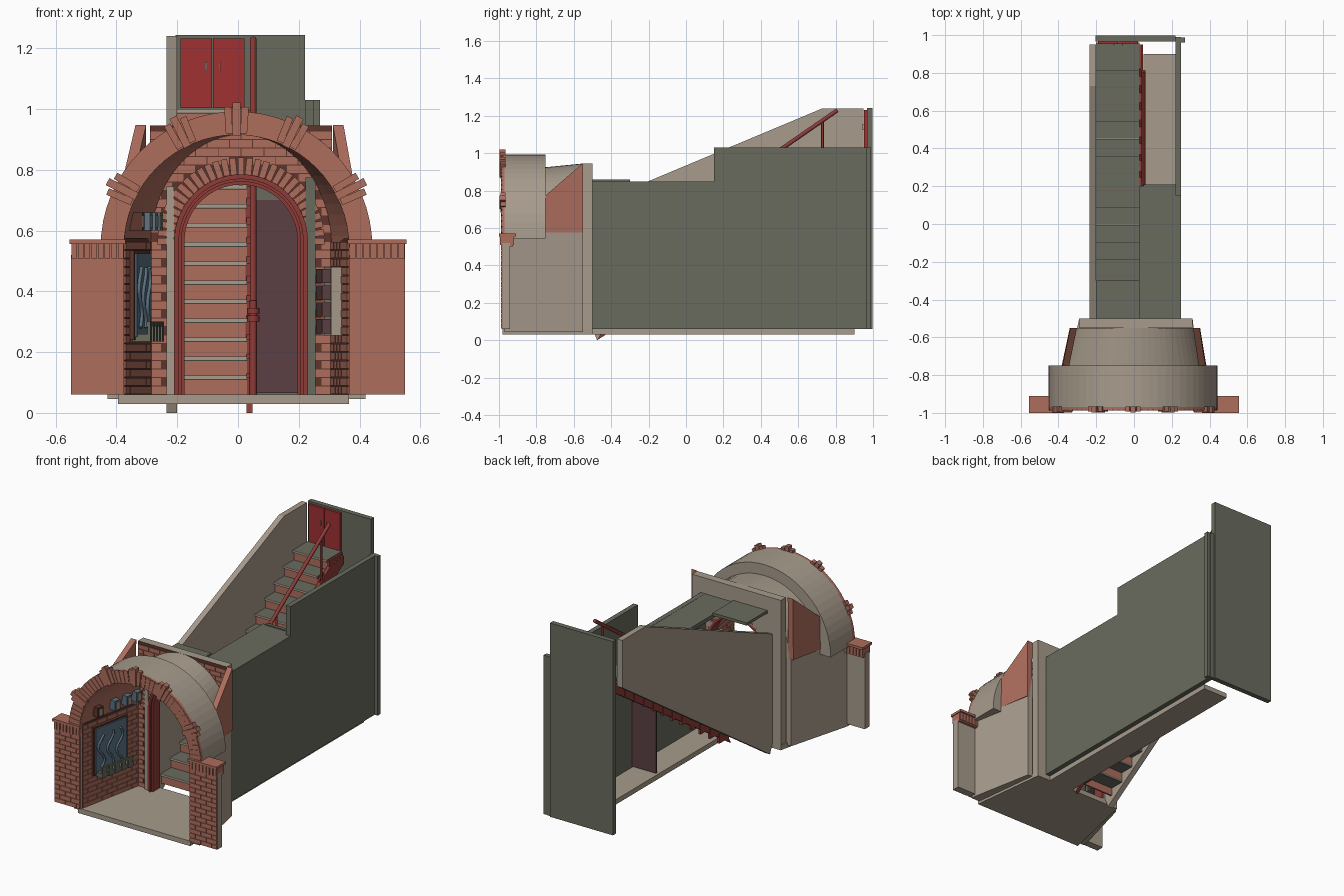
import bpy, bmesh
from math import sin, cos, pi, radians, hypot
from mathutils import Vector, Matrix

if "Cube" in bpy.data.objects:
    bpy.data.objects.remove(bpy.data.objects["Cube"])


def material(name, r, g, b):
    m = bpy.data.materials.new(name)
    col = [(c / 255) ** 2.2 for c in (r, g, b)] + [1]
    m.use_nodes = True
    m.diffuse_color = col
    m.node_tree.nodes["Principled BSDF"].inputs["Base Color"].default_value = col
    return m


BRICK = material("terracotta brick", 172, 109, 93)
MORTAR = material("dark mortar", 92, 56, 48)
STONE = material("beige stone", 166, 154, 139)
OLIVE = material("olive grey", 105, 107, 94)
RED = material("door red", 158, 52, 54)
FRAME = material("frame red", 140, 62, 58)
MAROON = material("dark maroon", 92, 66, 69)
BLUE = material("slate blue", 92, 115, 132)


def finish(name, bm, *mats):
    bmesh.ops.recalc_face_normals(bm, faces=bm.faces)
    me = bpy.data.meshes.new(name)
    bm.to_mesh(me)
    bm.free()
    for m in mats:
        me.materials.append(m)
    ob = bpy.data.objects.new(name, me)
    bpy.context.scene.collection.objects.link(ob)
    return ob


def add_box(bm, lo, hi, mat=Matrix()):
    lo, hi = Vector(lo), Vector(hi)
    size = Matrix.Diagonal((*(hi - lo), 1))
    bmesh.ops.create_cube(bm, size=1, matrix=mat @ Matrix.Translation((lo + hi) / 2) @ size)


def box(name, x0, x1, y0, y1, z0, z1, m, mat=Matrix()):
    bm = bmesh.new()
    add_box(bm, (x0, y0, z0), (x1, y1, z1), mat)
    return finish(name, bm, m)


def prism(name, pts, a, b, m, to3d):
    bm = bmesh.new()
    f = bm.faces.new([bm.verts.new(to3d(p, q, a)) for p, q in pts])
    new = bmesh.ops.extrude_face_region(bm, geom=[f])["geom"]
    shift = Vector(to3d(0, 0, b)) - Vector(to3d(0, 0, a))
    bmesh.ops.translate(bm, verts=[v for v in new if isinstance(v, bmesh.types.BMVert)], vec=shift)
    return finish(name, bm, m)


def side(p, q, x):  # profile in y, z
    return (x, p, q)


def plan(p, q, z):  # profile in x, y
    return (p, q, z)


def arc(cx, cz, rx, rz, leg=None, n=32):
    pts = [(cx - rx * cos(pi * i / n), cz + rz * sin(pi * i / n)) for i in range(n + 1)]
    if leg is not None:
        pts = [(pts[0][0], leg)] + pts + [(pts[-1][0], leg)]
    return pts


def arch(name, in0, out0, y0, in1, out1, y1, m_in, m_out, m_front):
    """Solid arch band lofted from a front section to a back section."""
    bm = bmesh.new()
    a, b, c, d = [[bm.verts.new((x, y, z)) for x, z in pts]
                  for pts, y in ((in0, y0), (out0, y0), (out1, y1), (in1, y1))]
    for i in range(len(a) - 1):
        for p, q, mi in ((a, d, 0), (b, c, 1), (a, b, 2), (d, c, 1)):
            bm.faces.new((p[i], p[i + 1], q[i + 1], q[i])).material_index = mi
    for i in (0, -1):
        bm.faces.new((a[i], b[i], c[i], d[i])).material_index = 1
    return finish(name, bm, m_in, m_out, m_front)


def bricks(name, width, z0, z1, mat, keep=lambda x, z: True, bw=.075, bh=.028):
    """Running-bond bricks on the local x-z plane, proud towards local -y."""
    bm = bmesh.new()
    for row in range(int((z1 - z0) / bh)):
        x, z = -(row % 2) * bw / 2, z0 + row * bh
        while x < width - .005:
            lo, hi = max(x, 0), min(x + bw, width)
            if keep((lo + hi) / 2, z + bh / 2):
                add_box(bm, (lo + .0015, -.004, z + .0015), (hi - .0015, 0, z + bh - .0015), mat)
            x += bw
    return finish(name, bm, BRICK)


def wedges(name, cx, cz, r0, r1, y0, y1, angles, w):
    bm = bmesh.new()
    for ang in angles:
        mat = Matrix.Translation((cx, 0, cz)) @ Matrix.Rotation(radians(ang), 4, 'Y')
        add_box(bm, (-w / 2, y0, r0), (w / 2, y1, r1), mat)
    return finish(name, bm, BRICK)


def tube(name, pts, r, m):
    cu = bpy.data.curves.new(name, 'CURVE')
    cu.dimensions = '3D'
    cu.bevel_depth, cu.bevel_resolution = r, 2
    cu.use_fill_caps = True
    sp = cu.splines.new('POLY')
    sp.points.add(len(pts) - 1)
    for p, co in zip(sp.points, pts):
        p.co = (*co, 1)
    cu.materials.append(m)
    ob = bpy.data.objects.new(name, cu)
    bpy.context.scene.collection.objects.link(ob)
    return ob


# Porch floor and passage floor
prism("porch_floor", [(-.395, -.98), (.365, -.98), (.31, -.5), (-.29, -.5)], .03, .06, STONE, plan)
box("passage_floor", .05, .22, -.5, .9, .03, .06, STONE)

# Rear portal wall with arched doorway
CX, CZ = .01, .565
inner = arc(CX, CZ, .2, .2, .06)
outer = [(max(-.29, min(.31, x)), min(.945, z)) for x, z in arc(CX, CZ, .55, .55, .06)]
arch("portal_wall", inner, outer, -.55, inner, outer, -.5, STONE, STONE, MORTAR)
bricks("portal_bricks", .6, .06, .945, Matrix.Translation((-.29, -.55, 0)),
       lambda x, z: hypot(x - .3, max(0, z - CZ)) > (.275 if z > CZ - .01 else .235))
wedges("doorway_voussoirs", CX, CZ, .22, .275, -.562, -.55, range(-90, 91, 6), .021)

# Door frame in stepped mouldings
for name, r0, r1, y0 in (("outer", .203, .22, -.572), ("middle", .196, .206, -.58), ("inner", .186, .199, -.57)):
    a, b = arc(CX, CZ, r0, r0, .06), arc(CX, CZ, r1, r1, .06)
    arch("door_frame_" + name, a, b, y0, a, b, -.5, FRAME, FRAME, FRAME)

# Vault in a straight front part and a tapered rear part
VX, VZ = -.005, .545
f0, f1 = arc(VX, VZ, .37, .37), arc(VX, VZ, .447, .447)
m0, m1 = arc(0, VZ, .335, .37), arc(0, VZ + .02, .38, .36)
arch("vault_front", f0, f1, -.97, m0, f1, -.75, BRICK, STONE, BRICK)
arch("vault_rear", m0, m1, -.75, arc(CX, VZ, .298, .37), arc(CX, VZ + .02, .325, .38), -.55, BRICK, STONE, STONE)
arch("front_arch", f0, f1, -.985, f0, f1, -.965, BRICK, BRICK, BRICK)
wedges("arch_joints", VX, VZ, .372, .445, -.988, -.98, range(-88, 89, 4), .024)
for k, a in enumerate((-63, -26, 0, 26, 63)):
    wedges("keystone_%d" % k, VX, VZ, .375, .462, -.993, -.965, (a - 3.6, a + 3.6), .023)
    wedges("keystone_centre_%d" % k, VX, VZ, .368, .476, -.998, -.965, (a,), .026)

# Side walls, fins, piers and caps
walls = {}
for s, name, front, back in ((-1, "right", -.375, -.29), (1, "left", .365, .31)):
    prism(name + "_side_wall", [(front, -.97), (back, -.55), (back + s * .035, -.55),
                                (front + s * .055, -.94), (front + s * .055, -.97)], .045, .575, STONE, plan)
    start = Vector((front, -.97, 0))
    run = Vector((back, -.55, 0)) - start
    u = run.normalized()
    n = Vector((-s * u.y, s * u.x, 0))  # points into the porch
    # local x follows the wall, local -y points into the porch
    frame = Matrix((u, -n, (0, 0, 1))).transposed().to_4x4()
    walls[s] = Matrix.Translation(start) @ frame
    box(name + "_mortar", 0, run.length, -.002, .004, .06, .575, MORTAR, walls[s])
    bricks(name + "_wall_bricks", run.length, .06, .575, walls[s] @ Matrix.Translation((0, -.002, 0)))

    bm = bmesh.new()
    ring = []
    for t in (0, -.035):
        ring.append([bm.verts.new(p) for p in (
            (s * (.383 + t), -.75, .575), (s * (.345 + t) + .005, -.55, .575),
            (s * (.342 + t) + .005, -.55, .948), (s * (.378 + t), -.75, .775))])
    bm.faces.new(ring[0])
    bm.faces.new(ring[1])
    for i in range(4):
        j = (i + 1) % 4
        bm.faces.new((ring[0][i], ring[0][j], ring[1][j], ring[1][i]))
    finish(name + "_fin", bm, BRICK)

    x0, x1 = sorted((front, s * .55))
    box(name + "_pier", x0, x1, -.982, -.94, .06, .52, STONE)
    box(name + "_pier_face", x0, x1, -.985, -.982, .06, .52, BRICK)
    bricks(name + "_pier_bricks", x1 - x0, .06, .51, Matrix.Translation((x0, -.985, 0)))
    box(name + "_cap_core", x0 + .003, x1, -.988, -.925, .5, .555, BRICK)
    bm = bmesh.new()
    for i in range(8):
        x = x0 + (x1 - x0) * i / 8
        add_box(bm, (x + .002, -.994, .508), (x + (x1 - x0) / 8 - .002, -.92, .555))
    finish(name + "_cap_course", bm, BRICK)
    box(name + "_cap_top", x0 - .005, x1 + .005, -1, -.91, .555, .57, BRICK)

# Relief panel, planter and small signs on the right wall
W = walls[-1]
box("relief_frame", .07, .33, -.02, 0, .24, .535, MORTAR, W)
box("relief_panel", .08, .32, -.027, 0, .25, .525, BLUE, W)
for k in range(3):
    pts = [W @ Vector((.12 + .07 * k + .025 * sin(i * .8 + k), -.03, .28 + .022 * i)) for i in range(10)]
    tube("relief_branch_%d" % k, pts, .007, BLUE)
box("planter", .09, .33, -.065, -.01, .235, .26, OLIVE, W)
for k in range(5):
    x = .09 + .05 * k
    box("planter_slat_%d" % k, x, x + .03, -.07, -.06, .235, .3, OLIVE, W)
box("planter_rail", .09, .33, -.068, -.058, .285, .3, OLIVE, W)
for k, x in enumerate((.08, .21, .3, .375)):
    box("small_sign_%d" % k, x, x + .04, -.045, .02, .6, .66, BLUE if k else MORTAR, W)
    box("sign_plate_%d" % k, x + .008, x + .032, -.048, -.045, .61, .65, STONE, W)

# Notice board with dark boxes on the left wall
W = walls[1]
box("notice_board", .15, .33, -.04, 0, .255, .48, STONE, W)
for k in range(4):
    z = .262 + .055 * k
    box("notice_box_%d" % k, .16, .32, -.068, -.04, z, z + .047, MAROON, W)

# Stairs with treads, nosings and risers
RUN, RISE, Y0 = .091, .0627, -.45
for i in range(15):
    y, z = Y0 + RUN * i, .06 + RISE * (i + 1)
    y1 = y + RUN if i < 14 else .95
    box("riser_%d" % i, -.2, .03, y, y + .01, z - RISE, z - .01, BRICK)
    box("tread_%d" % i, -.2, .03, y - .008, y1 + .01, z - .015, z, OLIVE)
    box("nosing_%d" % i, -.2, .03, y - .012, y - .008, z - .012, z, STONE)
    box("stringer_tooth_%d" % i, .025, .04, y, y1, z - RISE - .02, z - .005, FRAME)
prism("stair_stringer", [(-.475, 0), (-.43, .08), (.82, .96), (.95, .98), (.95, .93)], .028, .047, FRAME, side)

# Handrail, newel and posts
tube("handrail", [(.05, -.45, .36), (.05, .81, 1.23)], .011, FRAME)
tube("newel", [(.05, -.45, .06), (.05, -.45, .37)], .012, FRAME)
for z in (.31, .335):
    tube("newel_ring", [(.05, -.45, z - .01), (.05, -.45, z + .01)], .02, FRAME)
for y in (-.1, .3, .73):
    tube("rail_post", [(.05, y, .36 + (y + .45) * .69 - .25), (.05, y, .36 + (y + .45) * .69)], .007, FRAME)

# Sloped stair wall, passage wall, ceiling and back panel
prism("stair_wall", [(-.475, 0), (-.5, .06), (-.5, .725), (.73, 1.24), (.95, 1.24), (.95, .95)],
      -.235, -.2, STONE, side)
box("stair_wall_post", -.235, -.21, -.566, -.5, .06, .745, STONE)
box("passage_wall_post", .222, .255, -.566, -.5, .06, .775, OLIVE)
prism("passage_wall", [(-.5, .06), (.99, .06), (.99, 1.03), (.15, 1.03), (.15, .85), (-.5, .85)],
      .22, .25, OLIVE, side)
box("passage_wall_end", .22, .27, .962, .988, .06, 1.03, OLIVE)
box("passage_ceiling", .03, .25, -.5, .2, .825, .849, OLIVE)
box("canopy_plate", -.2, .03, -.5, -.3, .843, .86, OLIVE)
box("passage_lintel", .05, .22, .19, .21, .7, .855, OLIVE)
box("passage_door", .06, .22, .192, .205, .065, .7, MAROON)
box("back_panel", -.205, .22, .967, .998, .06, 1.243, OLIVE)

# Upper double door with handles
for k, x in enumerate((-.19, -.083)):
    box("upper_door_%d" % k, x, x + .105, .952, .967, 1.003, 1.232, RED)
    hx = -.105 if k == 0 else -.06
    box("door_handle_%d" % k, hx - .003, hx + .003, .944, .952, 1.125, 1.155, STONE)
